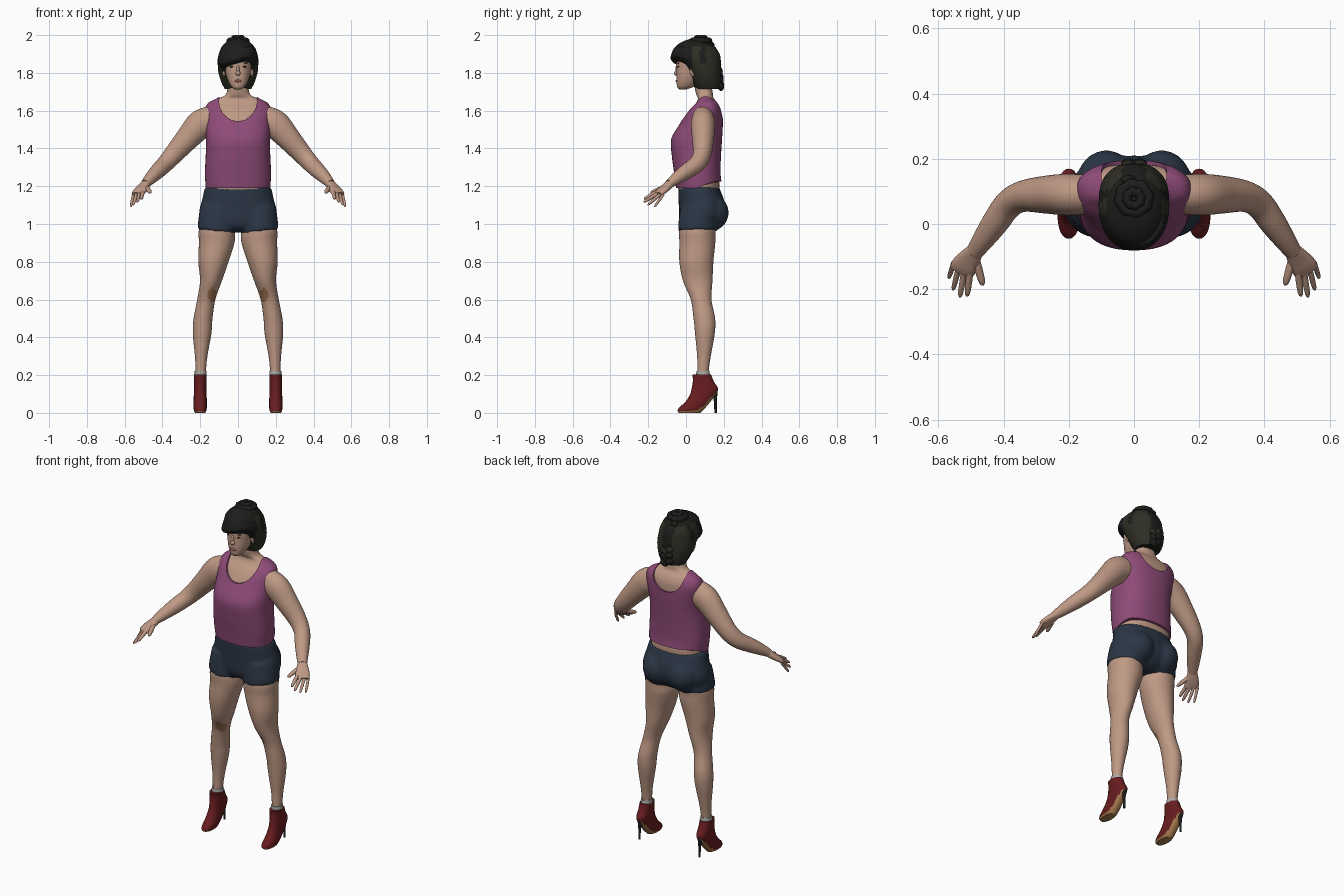
import bpy, bmesh, math
from mathutils import Vector

if "Cube" in bpy.data.objects:
    bpy.data.objects.remove(bpy.data.objects["Cube"])


def material(name, r, g, b):
    m = bpy.data.materials.new(name)
    m.use_nodes = True
    m.diffuse_color = (r, g, b, 1)
    m.node_tree.nodes["Principled BSDF"].inputs["Base Color"].default_value = (r, g, b, 1)
    return m


SKIN = material("skin", .52, .32, .235)
PINK = material("plum_cloth", .27, .07, .185)
NAVY = material("navy_cloth", .024, .037, .06)
RED = material("red_leather", .14, .012, .014)
BLACK = material("black_hair", .012, .012, .011)
OLIVE = material("olive_hair", .028, .028, .019)
GREY = material("grey_sock", .4, .4, .38)
TAN = material("tan_sole", .38, .2, .075)
BRUISE = material("knee_mark", .34, .17, .085)
LIP = material("lip", .32, .13, .105)


def activate(ob):
    bpy.ops.object.select_all(action='DESELECT')
    ob.select_set(True)
    bpy.context.view_layer.objects.active = ob


def finish(name, bm, mat, mirror=False):
    bmesh.ops.recalc_face_normals(bm, faces=bm.faces)
    me = bpy.data.meshes.new(name)
    bm.to_mesh(me)
    bm.free()
    me.materials.append(mat)
    ob = bpy.data.objects.new(name, me)
    bpy.context.collection.objects.link(ob)
    activate(ob)
    bpy.ops.object.shade_smooth_by_angle(angle=math.radians(50))
    if mirror:
        ob.modifiers.new("mirror", 'MIRROR').use_mirror_merge = False
    return ob


def resample(pts, steps):
    # smooth curve through the given rings
    ext = [pts[0]] + list(pts) + [pts[-1]]
    out = []
    for a, b, c, d in zip(ext, ext[1:], ext[2:], ext[3:]):
        for i in range(steps):
            t = i / steps
            out.append([.5 * (2 * q + (r - p) * t + (2 * p - 5 * q + 4 * r - s) * t * t
                              + (3 * q - p - 3 * r + s) * t ** 3) for p, q, r, s in zip(a, b, c, d)])
    return out + [list(pts[-1])]


def loft(name, rings, mat, level=True, n=32, power=2.0, steps=5, mirror=False):
    # rings are (x, y, z, radius_a, radius_b); level rings stay horizontal
    bm = bmesh.new()
    rows = resample(rings, steps)
    loops = []
    for i, (x, y, z, ra, rb) in enumerate(rows):
        u, v = Vector((1, 0, 0)), Vector((0, 1, 0))
        if not level:
            t = Vector(rows[min(i + 1, len(rows) - 1)][:3]) - Vector(rows[max(i - 1, 0)][:3])
            u = t.cross(Vector((0, 0, 1))).normalized()
            v = u.cross(t).normalized()
        loop = []
        for k in range(n):
            c, s = math.cos(math.tau * k / n), math.sin(math.tau * k / n)
            a = math.copysign(abs(c) ** (2 / power), c) * ra
            b = math.copysign(abs(s) ** (2 / power), s) * rb
            loop.append(bm.verts.new(Vector((x, y, z)) + u * a + v * b))
        loops.append(loop)
    for lo, hi in zip(loops, loops[1:]):
        for k in range(n):
            bm.faces.new((lo[k], lo[(k + 1) % n], hi[(k + 1) % n], hi[k]))
    bm.faces.new(loops[0])
    bm.faces.new(loops[-1])
    return finish(name, bm, mat, mirror)


def bands(rows, x=0, pad=0):
    # (height, front y, back y, half width) to rings
    return [(x, (f + b) / 2, z, w + pad, (b - f) / 2 + pad) for z, f, b, w in rows]


def ball(name, centre, size, mat, mirror=False, tilt=0):
    bm = bmesh.new()
    bmesh.ops.create_uvsphere(bm, u_segments=20, v_segments=12, radius=1)
    ob = finish(name, bm, mat, mirror)
    for v in ob.data.vertices:
        p = Vector((v.co.x * size[0], v.co.y * size[1], v.co.z * size[2]))
        p.x, p.z = (p.x * math.cos(tilt) - p.z * math.sin(tilt), p.x * math.sin(tilt) + p.z * math.cos(tilt))
        v.co = p + Vector(centre)
    return ob


def paint(ob, mat, rule):
    ob.data.materials.append(mat)
    for f in ob.data.polygons:
        if rule(f.center, f.normal):
            f.material_index = 1


# torso, neck and vest
torso_rows = [(1.13, -.03, .17, .165), (1.19, -.05, .185, .168), (1.27, -.06, .18, .172),
              (1.36, -.072, .182, .168), (1.45, -.075, .188, .166), (1.53, -.03, .192, .17),
              (1.6, .01, .19, .174), (1.64, .045, .175, .155), (1.665, .055, .155, .11),
              (1.69, .045, .15, .07), (1.76, .03, .14, .06)]
loft("torso", bands(torso_rows, pad=-.008), SKIN, n=48, power=2.35)
vest = loft("vest", bands(torso_rows[1:-1], pad=.003), PINK, n=64, power=2.35)
for v in vest.data.vertices:
    if v.co.z < 1.26 and v.co.y > .06:
        v.co.z += .035 * min(1, (v.co.y - .06) / .08) * (1.26 - v.co.z) / .07
cutter = loft("neckline_cutter", [(0, -.3, 1.65, .1, .115), (0, .1, 1.65, .1, .1),
                                  (0, .4, 1.65, .1, .07)], PINK, level=False, n=48)
cutter.hide_render = True
activate(vest)
cut = vest.modifiers.new("neckline", 'BOOLEAN')
cut.operation, cut.object, cut.solver = 'DIFFERENCE', cutter, 'EXACT'
bpy.ops.object.modifier_apply(modifier=cut.name)
bpy.data.objects.remove(cutter)
bpy.ops.object.shade_smooth_by_angle(angle=math.radians(40))

# arms and hands
loft("arms", [(.14, .09, 1.55, .06, .075), (.2, .09, 1.525, .064, .076), (.27, .09, 1.45, .058, .063),
              (.34, .085, 1.37, .048, .052), (.385, .06, 1.32, .044, .046), (.425, .005, 1.28, .041, .041),
              (.46, -.045, 1.245, .034, .033), (.49, -.088, 1.213, .026, .023)],
     SKIN, level=False, mirror=True)
loft("palms", [(.485, -.08, 1.218, .025, .021), (.503, -.105, 1.195, .034, .019),
               (.522, -.132, 1.172, .04, .016), (.532, -.148, 1.158, .036, .011)],
     SKIN, level=False, n=20, power=2.4, mirror=True)


def finger(name, base, tip, r):
    b, t = Vector(base), Vector(tip)
    rings = [(*b.lerp(t, f), r * k, r * k) for f, k in ((0, 1), (.5, .95), (.88, .75), (1, .2))]
    loft(name, rings, SKIN, level=False, n=12, steps=3, mirror=True)


knuckle, spread = Vector((.528, -.135, 1.165)), Vector((.83, .5, -.25))
for i, (label, tip) in enumerate((("index", (.512, -.222, 1.132)), ("middle", (.534, -.225, 1.115)),
                                  ("ring", (.555, -.203, 1.1)), ("little", (.568, -.167, 1.09)))):
    finger(label + "_fingers", knuckle + spread * (i - 1.5) * .02, tip, .0105 - .0008 * i)
finger("thumbs", (.488, -.1, 1.2), (.463, -.188, 1.165), .013)

# legs with marked knees
legs = loft("legs", [(.197, .09, .17, .027, .03), (.197, .09, .22, .027, .03), (.195, .095, .3, .033, .036),
                     (.19, .1, .42, .049, .052), (.185, .097, .5, .05, .057), (.168, .08, .6, .048, .055),
                     (.143, .062, .7, .058, .078), (.13, .055, .8, .08, .09), (.113, .06, .9, .094, .095),
                     (.112, .06, .96, .096, .097), (.105, .07, 1.03, .09, .1)], SKIN, n=40, steps=8, mirror=True)
paint(legs, BRUISE, lambda c, n: n.y < -.2 and ((c.x - .138) / .024) ** 2 + ((c.z - .625) / .035) ** 2 < 1)

# shorts: hips, cuffs and seat fused into one smooth skin
hips = loft("shorts", bands([(.955, .02, .13, .06), (.98, -.02, .17, .15), (1.02, -.035, .2, .2),
                             (1.07, -.037, .21, .205), (1.13, -.04, .2, .19), (1.195, -.042, .175, .176)]),
            NAVY, power=2.2)
parts = [hips]
for s in (-1, 1):
    parts.append(loft("cuff", [(s * .113, .06, .953, .1, .101), (s * .112, .062, .99, .1, .103),
                               (s * .1, .07, 1.08, .1, .1)], NAVY))
    parts.append(ball("seat", (s * .085, .125, 1.06), (.092, .102, .1), NAVY))
    for v in parts[-2].data.vertices:
        v.co.z += max(0, abs(v.co.x) - .05) * .12
for p in parts:
    p.select_set(True)
bpy.context.view_layer.objects.active = hips
bpy.ops.object.join()
fuse = hips.modifiers.new("fuse", 'REMESH')
fuse.mode, fuse.voxel_size, fuse.use_smooth_shade = 'VOXEL', .009, True
soften = hips.modifiers.new("soften", 'SMOOTH')
soften.factor, soften.iterations = .5, 5

# socks and heeled boots
loft("socks", bands([(.18, .055, .125, .031), (.205, .054, .126, .032), (.222, .055, .124, .031)], x=.198),
     GREY, n=24, mirror=True)
boots = loft("boots", bands([(0, -.038, .075, .027), (.012, -.045, .087, .033), (.03, -.034, .105, .035),
                             (.06, -.002, .13, .035), (.1, .022, .16, .034), (.13, .03, .169, .034),
                             (.165, .036, .148, .034), (.202, .035, .133, .034)], x=.2),
             RED, power=2.2, mirror=True)
paint(boots, TAN, lambda c, n: n.z < -.35 and c.z < .11)
loft("heels", bands([(0, .15, .163, .006), (.06, .147, .164, .007), (.12, .135, .168, .014)], x=.2),
     BLACK, n=14, mirror=True)

# head and face
loft("head", bands([(1.712, -.035, .0, .016), (1.727, -.047, .04, .036), (1.765, -.05, .08, .056),
                    (1.82, -.05, .13, .07), (1.88, -.046, .15, .075), (1.94, -.01, .12, .055)]),
     SKIN, power=2.3)
ball("nose", (0, -.05, 1.798), (.013, .014, .013), SKIN)
ball("nose_bridge", (0, -.047, 1.818), (.008, .009, .027), SKIN)
ball("lips", (0, -.049, 1.757), (.02, .006, .007), LIP)
ball("eyes", (.032, -.041, 1.833), (.013, .005, .0045), BLACK, mirror=True)
ball("eyebrows", (.034, -.041, 1.851), (.018, .004, .003), BLACK, mirror=True, tilt=.1)
ball("ears", (.072, .04, 1.81), (.01, .02, .03), SKIN, mirror=True)

# swept bob, bun and braid
hair = loft("hair", bands([(1.715, .05, .178, .07), (1.75, .03, .187, .088), (1.8, .005, .188, .103),
                           (1.838, -.025, .186, .107), (1.868, -.077, .184, .108), (1.9, -.077, .178, .102),
                           (1.94, -.055, .152, .085), (1.967, -.015, .118, .056), (1.982, .03, .085, .015)]),
            BLACK, n=48, power=2.15)
for v in hair.data.vertices:
    v.co.z += .28 * v.co.x * min(1, max(0, (.05 - v.co.y) / .1)) * (v.co.z < 1.93)
paint(hair, OLIVE, lambda c, n: (abs(c.x) > .035 and c.y > .03 and c.z < 1.94
                                 and not (.075 < c.y < .105 and c.z > 1.85)))


def coil(name, radius, thick, z):
    # twisted ring of hair
    bm = bmesh.new()
    n, m = 40, 10
    vs = []
    for i in range(n):
        a = math.tau * i / n
        t = thick * (1 + .15 * math.sin(a * 8))
        for j in range(m):
            b = math.tau * j / m
            r = radius + t * math.cos(b)
            vs.append(bm.verts.new((r * math.cos(a), .078 + r * math.sin(a), z + thick * math.sin(b))))
    for i in range(n):
        for j in range(m):
            k, q = (i + 1) % n * m, (j + 1) % m
            bm.faces.new((vs[i * m + j], vs[k + j], vs[k + q], vs[i * m + q]))
    finish(name, bm, BLACK)


coil("bun_outer", .043, .017, 1.97)
coil("bun_inner", .021, .014, 1.986)
for i in range(7):
    f = i / 6
    y = .135 + .05 * math.sin(f * 1.6)
    for s in (-1, 1):
        ball("braid_strand", (s * .016, y, 1.945 - .205 * f - (s > 0) * .014), (.026, .016, .019),
             OLIVE if i % 3 == 1 else BLACK, tilt=s * .6)
